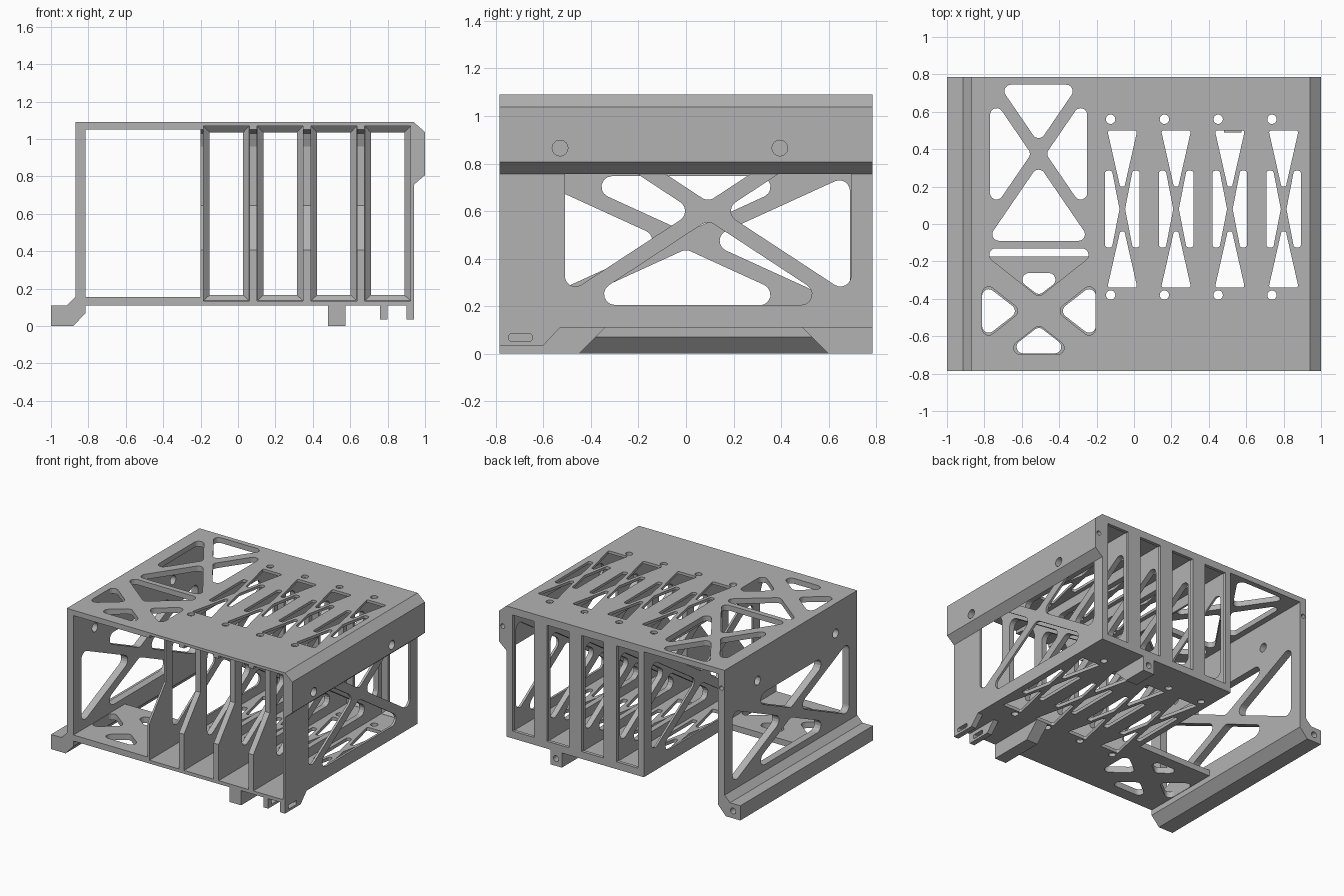
import bpy, bmesh, math
from mathutils import Vector

if "Cube" in bpy.data.objects:
    bpy.data.objects.remove(bpy.data.objects["Cube"], do_unlink=True)

GREY = (0.45, 0.45, 0.45, 1)
metal = bpy.data.materials.new("plain_grey")
metal.use_nodes = True
metal.diffuse_color = GREY
metal.node_tree.nodes["Principled BSDF"].inputs["Base Color"].default_value = GREY

Y = 0.785           # half depth
AXES = {"x": lambda u, v, t: (t, u, v),
        "y": lambda u, v, t: (u, t, v),
        "z": lambda u, v, t: (u, v, t)}


def loft(bm, sections, axis):
    """Closed solid through (outline, position) sections along an axis."""
    place = AXES[axis]
    rings = [[bm.verts.new(place(u, v, t)) for u, v in pts] for pts, t in sections]
    n = len(rings[0])
    for r, s in zip(rings, rings[1:]):
        for i in range(n):
            bm.faces.new((r[i], r[(i + 1) % n], s[(i + 1) % n], s[i]))
    bm.faces.new(rings[0])
    bm.faces.new(rings[-1])


def make(name, solids, axis):
    """Object from a list of (outline, start, end) prisms or section lists."""
    bm = bmesh.new()
    for s in solids:
        loft(bm, s if isinstance(s, list) else [(s[0], s[1]), (s[0], s[2])], axis)
    bmesh.ops.recalc_face_normals(bm, faces=bm.faces)
    mesh = bpy.data.meshes.new(name)
    bm.to_mesh(mesh)
    bm.free()
    mesh.materials.append(metal)
    ob = bpy.data.objects.new(name, mesh)
    bpy.context.collection.objects.link(ob)
    return ob


def cut(ob, solids, axis):
    """Subtract prisms from an object."""
    cutter = make("cutter", solids, axis)
    cutter.hide_render = True
    mod = ob.modifiers.new("cut", "BOOLEAN")
    mod.operation, mod.solver, mod.object = "DIFFERENCE", "EXACT", cutter
    bpy.context.view_layer.objects.active = ob
    bpy.ops.object.modifier_apply(modifier=mod.name)
    bpy.data.objects.remove(cutter, do_unlink=True)


def rect(u0, u1, v0, v1):
    return [(u0, v0), (u1, v0), (u1, v1), (u0, v1)]


def circle(u, v, r, n=24):
    return [(u + r * math.cos(2 * math.pi * i / n), v + r * math.sin(2 * math.pi * i / n))
            for i in range(n)]


def rounded(pts, r, steps=6):
    """Fillet every corner of a convex outline."""
    out = []
    pts = [Vector(p) for p in pts]
    for i, p in enumerate(pts):
        a = (pts[i - 1] - p).normalized()
        b = (pts[(i + 1) % len(pts)] - p).normalized()
        half = a.angle(b) / 2
        centre = p + (a + b).normalized() * r / math.sin(half)
        start = p + a * r / math.tan(half) - centre
        end = p + b * r / math.tan(half) - centre
        sweep = start.angle_signed(end)
        for k in range(steps + 1):
            t = -sweep * k / steps
            out.append((centre.x + start.x * math.cos(t) - start.y * math.sin(t),
                        centre.y + start.x * math.sin(t) + start.y * math.cos(t)))
    return out


def truss(u0, u1, v0, v1, w, r, low=None, high=None):
    """Four rounded triangles that leave an X of bars of width w."""
    cu, cv = (u0 + u1) / 2, (v0 + v1) / 2
    hu, hv = (u1 - u0) / 2, (v1 - v0) / 2
    slope, length = hv / hu, math.hypot(hu, hv)
    du, dv = w / 2 * length / hv, w / 2 * length / hu
    holes = []
    for s in (-1, 1):
        rise = s * (hu - du) * slope
        holes.append([(cu + s * du, cv), (cu + s * hu, cv - rise), (cu + s * hu, cv + rise)])
    for s, edge in ((-1, v0 if low is None else low), (1, v1 if high is None else high)):
        run = (abs(edge - cv) - dv) / slope
        holes.append([(cu, cv + s * dv), (cu + s * run, edge), (cu - s * run, edge)])
    return [rounded(h, r) for h in holes]


def through(outlines, a, b):
    return [(o, a, b) for o in outlines]


# Card cage: solid block hollowed into four cells with a framed back
cage = make("card_cage", [(rect(-0.2, 0.94, 0.11, 1.09), -Y, Y)], "y")
centres = [-0.0625 + 0.2875 * i for i in range(4)]
cells = []
for c in centres:
    wide = rect(c - 0.123, c + 0.123, 0.135, 1.07)
    narrow = rounded(rect(c - 0.09, c + 0.09, 0.165, 1.035), 0.02, 4)
    cells.append([(wide, -0.9), (wide, 0.73)])
cut(cage, cells, "y")
for c in centres:
    wide = rect(c - 0.123, c + 0.123, 0.135, 1.07)
    slim = rect(c - 0.09, c + 0.09, 0.165, 1.035)
    cut(cage, [[(wide, 0.72), (wide, 0.729), (slim, 0.76), (slim, 0.9)]], "y")

# Set-back front edges of the dividers
notch = [(-0.9, 1.05), (-0.79, 1.05), (-0.62, 1.03), (-0.59, 0.96),
         (-0.59, 0.645), (-0.79, 0.4), (-0.9, 0.4)]
cut(cage, [(notch, -0.3, 0.92)], "x")

# Bracing windows through dividers and right wall
cut(cage, through(truss(-0.51, 0.695, 0.205, 0.995, 0.065, 0.045), -0.3, 1.1), "x")

# Vent windows and screw holes through floor and roof of each cell
vents = []
for c in centres:
    for s in (-1, 1):
        vents.append(rounded([(c - 0.08, 0.08 + s * 0.42), (c + 0.08, 0.08 + s * 0.42),
                              (c + 0.012, 0.08 + s * 0.12), (c - 0.012, 0.08 + s * 0.12)],
                             0.011, 4))
        vents.append(rounded([(c + s * 0.0925, -0.125), (c + s * 0.0925, 0.285),
                              (c + s * 0.055, 0.285), (c + s * 0.015, 0.08),
                              (c + s * 0.055, -0.125)], 0.014, 4))
    vents += [circle(c - 0.0625, y, 0.025) for y in (0.56, -0.38)]
cut(cage, through(vents, 0, 1.3), "z")

# Left wall with foot rail
wall_profile = [(-1, 0), (-0.88, 0), (-0.815, 0.07), (-0.815, 1.09), (-0.87, 1.09),
                (-0.87, 0.155), (-0.915, 0.11), (-1, 0.11)]
left_wall = make("left_wall_and_foot", [(wall_profile, -Y, Y)], "y")
side_holes = truss(-0.69, 0.69, 0.16, 0.79, 0.065, 0.045, 0.203, 0.747)
side_holes += [circle(y, 0.865, 0.033) for y in (-0.53, 0.395)]
cut(left_wall, through(side_holes, -1.1, -0.7), "x")
cut(left_wall, through([circle(-0.94, 0.055, 0.022), circle(-0.843, 0.95, 0.016)], 0.72, 0.9), "y")

# Roof over the open bay
roof = make("bay_roof", [(rect(-0.815, -0.2, -Y, Y), 1.05, 1.09)], "z")
roof_holes = truss(-0.77, -0.25, -0.005, 0.755, 0.065, 0.035, -0.09, 0.745)
roof_holes += truss(-0.812, -0.205, -0.705, -0.225, 0.115, 0.035, -0.697, -0.13)
cut(roof, through(roof_holes, 1, 1.2), "z")

# Floor at the front of the open bay
floor = make("bay_floor", [(rect(-0.815, -0.2, -Y, -0.175), 0.11, 0.155)], "z")
cut(floor, through(truss(-0.812, -0.205, -0.7, -0.23, 0.13, 0.035, -0.692, -0.262), 0, 0.3), "z")

# Chamfered rail along the upper right edge
rail_profile = [(0.94, 0.755), (1, 0.807), (1, 1.037), (0.94, 1.09)]
rail = make("right_upper_rail", [(rail_profile, -Y, Y)], "y")
cut(rail, through([circle(y, 0.865, 0.033) for y in (-0.53, 0.395)], 0.955, 1.1), "x")
cut(rail, through([circle(0.97, 0.93, 0.017)], 0.72, 0.9), "y")

# Middle feet, front and back
front_foot = [(-Y, 0), (-0.45, 0), (-0.34, 0.11), (-Y, 0.11)]
back_foot = [(Y, 0), (0.6, 0), (0.49, 0.11), (Y, 0.11)]
make("middle_front_foot", [(front_foot, 0.48, 0.575)], "x")
foot = make("middle_back_foot", [(back_foot, 0.48, 0.575)], "x")
cut(foot, through([circle(0.5275, 0.055, 0.022)], 0.72, 0.9), "y")

# Slotted tabs under the right front
tab = [(-Y, 0.035), (-0.6, 0.035), (-0.53, 0.11), (-Y, 0.11)]
tabs = make("front_tabs", [(tab, 0.76, 0.8), (tab, 0.9, 0.94)], "x")
cut(tabs, through([rounded(rect(-0.745, -0.648, 0.053, 0.083), 0.008, 4)], 0.7, 1), "x")
